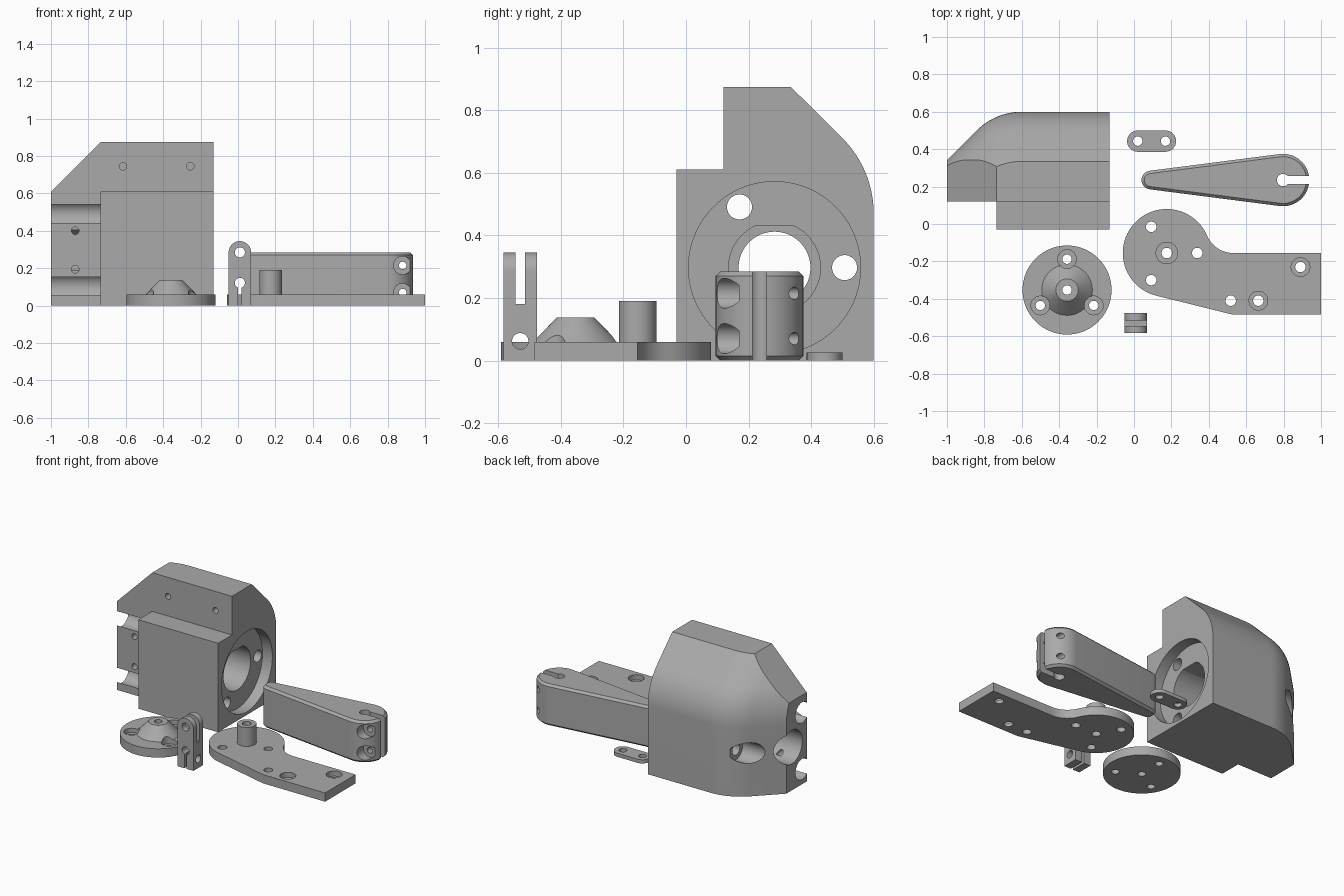
import bpy, bmesh, math
from mathutils import Vector, Matrix

if "Cube" in bpy.data.objects:
    bpy.data.objects.remove(bpy.data.objects["Cube"])

grey = bpy.data.materials.new("plain_grey")
grey.diffuse_color = (0.40, 0.40, 0.40, 1)
grey.use_nodes = True
grey.node_tree.nodes["Principled BSDF"].inputs["Base Color"].default_value = grey.diffuse_color


def finish(bm, name):
    bmesh.ops.recalc_face_normals(bm, faces=bm.faces)
    me = bpy.data.meshes.new(name)
    bm.to_mesh(me)
    bm.free()
    me.materials.append(grey)
    ob = bpy.data.objects.new(name, me)
    bpy.context.collection.objects.link(ob)
    return ob


def prism(name, pts, z0, z1, chamfer=0):
    """Extrude a plan outline from z0 to z1, optionally chamfering both rims."""
    bm = bmesh.new()
    f = bm.faces.new([bm.verts.new((x, y, z0)) for x, y in pts])
    r = bmesh.ops.extrude_face_region(bm, geom=[f])
    bmesh.ops.translate(bm, vec=(0, 0, z1 - z0),
                        verts=[v for v in r['geom'] if isinstance(v, bmesh.types.BMVert)])
    if chamfer:
        rims = [e for e in bm.edges if abs(e.verts[0].co.z - e.verts[1].co.z) < 1e-6]
        bmesh.ops.bevel(bm, geom=rims, offset=chamfer, segments=1, affect='EDGES')
    return finish(bm, name)


def rod(a, b, r, r2=None, name="cutter", n=48):
    """Cylinder or cone from point a to point b."""
    a, b = Vector(a), Vector(b)
    d = b - a
    m = Matrix.Translation((a + b) / 2) @ d.to_track_quat('Z', 'Y').to_matrix().to_4x4()
    bm = bmesh.new()
    bmesh.ops.create_cone(bm, cap_ends=True, segments=n, radius1=r,
                          radius2=r if r2 is None else r2, depth=d.length, matrix=m)
    return finish(bm, name)


def box(lo, hi, name="cutter"):
    return prism(name, [(lo[0], lo[1]), (hi[0], lo[1]), (hi[0], hi[1]), (lo[0], hi[1])], lo[2], hi[2])


def combine(ob, others, op='DIFFERENCE'):
    bpy.context.view_layer.objects.active = ob
    for o in others:
        m = ob.modifiers.new("bool", 'BOOLEAN')
        m.operation, m.solver, m.object = op, 'EXACT', o
        bpy.ops.object.modifier_apply(modifier=m.name)
        bpy.data.objects.remove(o)


def arc(cx, cy, r, a0, a1, n=16):
    return [(cx + r * math.cos(math.radians(a0 + (a1 - a0) * i / n)),
             cy + r * math.sin(math.radians(a0 + (a1 - a0) * i / n))) for i in range(n + 1)]


def upright(x, y, r, z0, z1):
    return rod((x, y, z0), (x, y, z1), r)


# Motor housing: back profile swept along a rounded plan path
back = [(0.6, 0)] + arc(0.259, 0.47, 0.341, 0, 45, 12) + [(0.335, 0.875)]
path = [(-0.13, 0.6)] + arc(-0.6, 0.259, 0.341, 90, 135, 12) + [(-1, 0.341)]
bm = bmesh.new()
rings = []
for x, y in path:
    sec = [(0.12, 0)] + [(y + p - 0.6, z) for p, z in back] + [(0.12, 0.875)]
    # keep the section valid above the sloping end, which is trimmed below
    rings.append([bm.verts.new((x, max(p, 0.12 if p == 0.12 else 0.0), z)) for p, z in sec])
n = len(rings[0])
for a, b in zip(rings, rings[1:]):
    for i in range(n):
        j = (i + 1) % n
        bm.faces.new((a[i], a[j], b[j], b[i]))
bm.faces.new(rings[0])
bm.faces.new(rings[-1])
bmesh.ops.recalc_face_normals(bm, faces=bm.faces)
cut = bmesh.ops.bisect_plane(bm, geom=bm.verts[:] + bm.edges[:] + bm.faces[:],
                             plane_co=(-0.735, 0, 0.875), plane_no=(-1, 0, 1), clear_outer=True)
bmesh.ops.holes_fill(bm, edges=[e for e in bm.edges if e.is_boundary], sides=0)
housing = finish(bm, "motor_housing")
combine(housing, [box((-0.735, -0.03, 0), (-0.13, 0.3, 0.61))], 'UNION')

# Housing bores, with a flat-topped pocket behind the round recess
cy, cz = 0.283, 0.297
pocket = rod((-0.735, cy, cz), (-0.1, cy, cz), 0.147)
combine(pocket, [box((-0.9, 0, 0.43), (0, 0.6, 0.6))])
cuts = [rod((-0.205, cy, cz), (0, cy, cz), 0.275, n=96), pocket,
        rod((-1.2, cy, cz), (0, cy, cz), 0.115)]
for a in (0, 120, 240):
    y = cy + 0.224 * math.cos(math.radians(a))
    z = cz + 0.224 * math.sin(math.radians(a))
    cuts += [rod((-1.2, y, z), (0, y, z), 0.04), rod((-1.2, y, z), (-0.735, y, z), 0.071)]
for x, z in ((-0.615, 0.745), (-0.255, 0.745), (-0.87, 0.4), (-0.87, 0.195)):
    cuts.append(rod((x, 0, z), (x, 0.24, z), 0.02, n=24))
combine(housing, cuts)

# Clamp arm: tapered outline with slotted round end
t = math.degrees(math.asin((0.14 - 0.05) / 0.71))
outline = arc(0.797, 0.235, 0.14, -90 - t, 90 + t, 32) + arc(0.09, 0.235, 0.05, 90 + t, 270 - t, 16)
arm = prism("clamp_arm", outline, 0, 0.285, 0.015)
cuts = [upright(0.797, 0.235, 0.033, -0.1, 0.4), box((0.8, 0.213, -0.1), (1, 0.257, 0.4))]
for z in (0.07, 0.215):
    cuts += [rod((0.88, 0, z), (0.88, 0.5, z), 0.02), rod((0.88, 0, z), (0.88, 0.17, z), 0.048)]
combine(arm, cuts)

# Mounting plate with hollow post
dx, dy, R = 0.175, -0.155, 0.235
outline = (arc(dx, dy, R, 22.9, 256.1, 48) + [(0.53, -0.485), (1, -0.485), (1, -0.155)]
           + arc(0.53, -0.005, 0.15, 270, 203, 12)[:-1])
plate = prism("mounting_plate", outline, 0, 0.06)
combine(plate, [rod((dx, dy, 0.02), (dx, dy, 0.19), 0.06)], 'UNION')
cuts = [upright(x, y, 0.028, -0.1, 0.3) for x, y in
        ((dx, dy), (0.092, -0.015), (0.092, -0.3), (0.338, -0.155),
         (0.517, -0.41), (0.665, -0.41), (0.89, -0.23))]
cuts += [upright(x, y, 0.05, 0.025, 0.1) for x, y in ((0.665, -0.41), (0.89, -0.23))]
combine(plate, cuts)

# Round flange with conical hub and three counterbored holes
fx, fy = -0.358, -0.353
flange = rod((fx, fy, 0), (fx, fy, 0.06), 0.238, name="round_flange", n=96)
combine(flange, [rod((fx, fy, 0.05), (fx, fy, 0.138), 0.145, 0.06, n=64)], 'UNION')
cuts = [upright(fx, fy, 0.025, -0.1, 0.3)]
for a in (90, 210, 330):
    x = fx + 0.165 * math.cos(math.radians(a))
    y = fy + 0.165 * math.sin(math.radians(a))
    cuts += [upright(x, y, 0.025, -0.1, 0.3), upright(x, y, 0.05, 0.03, 0.3)]
combine(flange, cuts)

# Fork: round-topped bar, split into two prongs, with a clamping slit below
fork = prism("fork", [(-0.05, 0), (0.07, 0)] + arc(0.01, 0.285, 0.06, 0, 180, 24), 0.477, 0.583)
fork.data.transform(Matrix.Rotation(math.pi / 2, 4, 'X'))
combine(fork, [box((-0.2, -0.545, 0.18), (0.2, -0.515, 0.5)),
               box((0.001, -0.7, -0.1), (0.019, -0.4, 0.125)),
               rod((0.01, -0.7, 0.285), (0.01, -0.4, 0.285), 0.027),
               rod((0.01, -0.7, 0.122), (0.01, -0.4, 0.122), 0.027),
               rod((-0.2, -0.53, 0.062), (0.2, -0.53, 0.062), 0.026)])

# Small link with two holes
link = prism("link", arc(0.168, 0.443, 0.057, -90, 90) + arc(0.02, 0.443, 0.057, 90, 270), 0, 0.025)
combine(link, [upright(x, 0.443, 0.025, -0.1, 0.1) for x in (0.02, 0.168)])

# Smooth round surfaces, keep edges sharp
for ob in bpy.data.objects:
    ob.select_set(True)
bpy.context.view_layer.objects.active = housing
bpy.ops.object.shade_smooth_by_angle(angle=math.radians(25))
